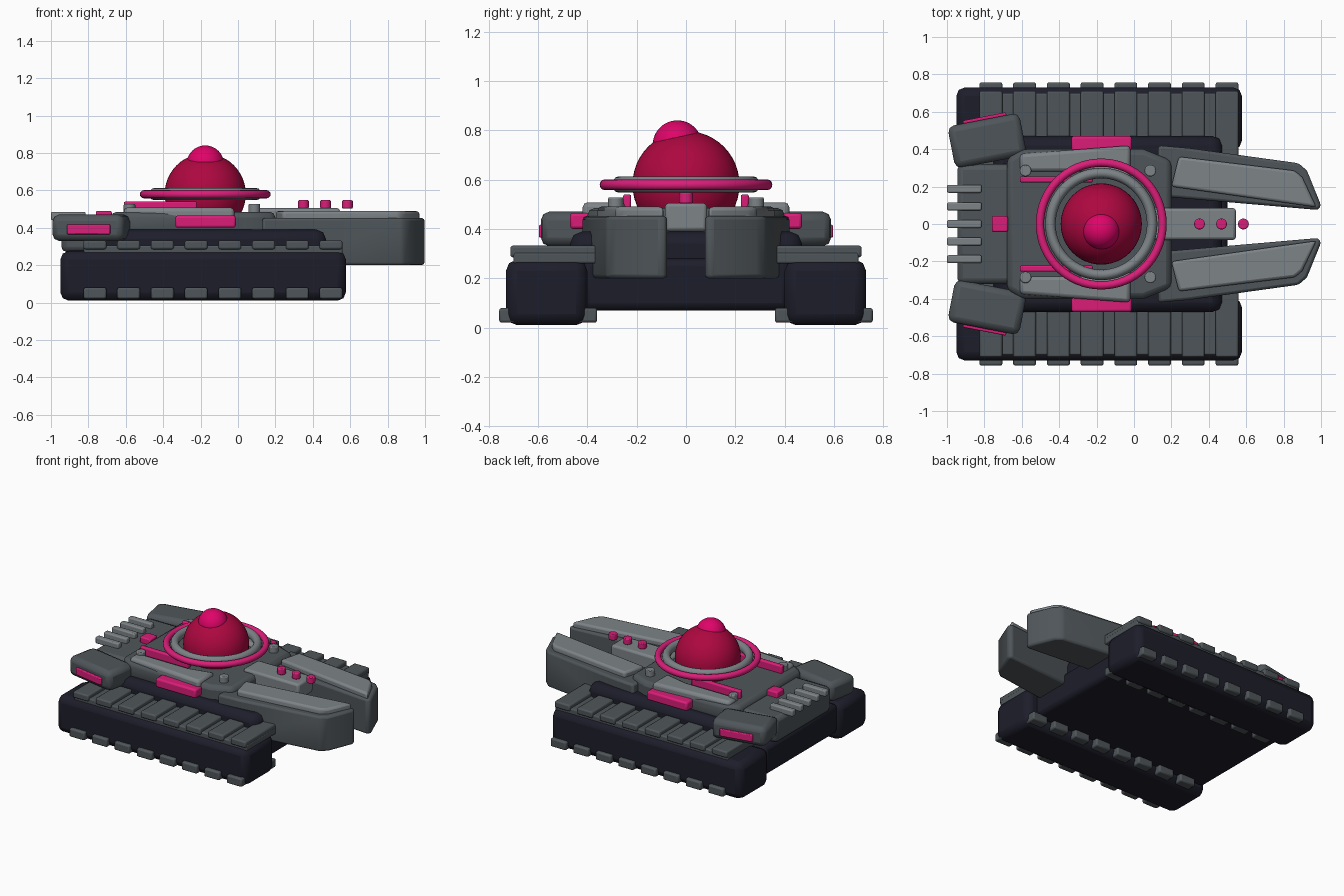
import bpy, bmesh, math
from mathutils import Matrix

if "Cube" in bpy.data.objects:
    bpy.data.objects.remove(bpy.data.objects["Cube"])


def mat(name, rgb):
    m = bpy.data.materials.new(name)
    m.diffuse_color = (*[(c / 255) ** 2.2 for c in rgb], 1)
    m.use_nodes = True
    m.node_tree.nodes["Principled BSDF"].inputs["Base Color"].default_value = m.diffuse_color
    return m


NAVY = mat("dark navy", (35, 35, 47))
GREY = mat("dark grey", (80, 86, 90))
LIGHT = mat("light grey", (124, 130, 134))
PINK = mat("pink", (218, 35, 120))
CRIMSON = mat("crimson", (172, 16, 66))
MAGENTA = mat("magenta", (222, 12, 104))


def finish(bm, name, m, bevel=0.0, segments=2, angle=35):
    bmesh.ops.recalc_face_normals(bm, faces=bm.faces)
    me = bpy.data.meshes.new(name)
    bm.to_mesh(me)
    bm.free()
    me.materials.append(m)
    ob = bpy.data.objects.new(name, me)
    bpy.context.collection.objects.link(ob)
    if bevel:
        b = ob.modifiers.new("bevel", 'BEVEL')
        b.width, b.segments, b.limit_method = bevel, segments, 'ANGLE'
    bpy.ops.object.select_all(action='DESELECT')
    ob.select_set(True)
    bpy.context.view_layer.objects.active = ob
    bpy.ops.object.shade_smooth_by_angle(angle=math.radians(angle))
    return ob


def box(name, m, x, y, z, bevel=0.01, turn=0.0):
    """Box from (min, max) ranges, turned about its own vertical axis."""
    bm = bmesh.new()
    bmesh.ops.create_cube(bm, size=1)
    mid = [(r[0] + r[1]) / 2 for r in (x, y, z)]
    size = [r[1] - r[0] for r in (x, y, z)]
    bm.transform(Matrix.Translation(mid) @ Matrix.Rotation(turn, 4, 'Z')
                 @ Matrix.Diagonal((*size, 1)))
    return finish(bm, name, m, bevel)


def prism(name, m, outline, z, bevel=0.01, side=1):
    """Plan outline raised from z[0] to z[1]; side=-1 mirrors it across y."""
    bm = bmesh.new()
    f = bm.faces.new([bm.verts.new((px, side * py, z[0])) for px, py in outline])
    up = bmesh.ops.extrude_face_region(bm, geom=[f])['geom']
    for v in up:
        if isinstance(v, bmesh.types.BMVert):
            v.co.z = z[1]
    return finish(bm, name, m, bevel)


def cylinder(name, m, x, y, z, r, bevel=0.006):
    bm = bmesh.new()
    bmesh.ops.create_cone(bm, cap_ends=True, segments=24, radius1=r, radius2=r,
                          depth=z[1] - z[0])
    bm.transform(Matrix.Translation((x, y, (z[0] + z[1]) / 2)))
    return finish(bm, name, m, bevel, 2)


def sphere(name, m, centre, r):
    bm = bmesh.new()
    bmesh.ops.create_uvsphere(bm, u_segments=48, v_segments=24, radius=r)
    bm.transform(Matrix.Translation(centre))
    return finish(bm, name, m)


def ring(name, m, z, major, rad, height):
    """Oval-section ring around the dome axis."""
    bm = bmesh.new()
    nu, nv = 64, 12
    vs = [[bm.verts.new((DOME_X + (major + rad * math.cos(b)) * math.cos(a),
                         (major + rad * math.cos(b)) * math.sin(a),
                         z + height * math.sin(b)))
           for b in (2 * math.pi * j / nv for j in range(nv))]
          for a in (2 * math.pi * i / nu for i in range(nu))]
    for i in range(nu):
        for j in range(nv):
            i2, j2 = (i + 1) % nu, (j + 1) % nv
            bm.faces.new((vs[i][j], vs[i2][j], vs[i2][j2], vs[i][j2]))
    return finish(bm, name, m, angle=60)


def span(a, b, s):
    return (a, b) if s > 0 else (-b, -a)


DOME_X = -0.175

# Hull
box("lower_hull", NAVY, (-0.93, 0.5), (-0.42, 0.42), (0.07, 0.28), 0.03)
box("upper_hull", NAVY, (-0.75, 0.47), (-0.47, 0.47), (0.2, 0.39), 0.05)
box("rear_deck", GREY, (-0.945, -0.55), (-0.32, 0.32), (0.27, 0.45), 0.03)
prism("main_deck", GREY, [(-0.68, -0.35), (-0.6, -0.4), (0.05, -0.4), (0.2, -0.34),
                          (0.2, 0.34), (0.05, 0.4), (-0.6, 0.4), (-0.68, 0.35)],
      (0.36, 0.485), 0.03)
box("nose_spine", LIGHT, (0.1, 0.545), (-0.085, 0.085), (0.39, 0.505), 0.015)
box("rear_lamp", PINK, (-0.76, -0.675), (-0.042, 0.042), (0.43, 0.49), 0.008)

for i in range(5):
    y = (i - 2) * 0.094
    box("rear_fin", LIGHT, (-1.0, -0.815), (y - 0.021, y + 0.021), (0.44, 0.485), 0.008)
for x in (0.35, 0.468, 0.585):
    cylinder("nose_button", PINK, x, 0, (0.503, 0.547), 0.029)

for s, side in ((1, "left"), (-1, "right")):
    # Tracks with upper and lower pads
    box(side + "_track", NAVY, (-0.95, 0.577), span(0.4, 0.73, s), (0.01, 0.275), 0.045)
    box(side + "_track_cover", GREY, (-0.825, 0.56), span(0.33, 0.70, s), (0.26, 0.305), 0.008)
    for i in range(8):
        x = -0.765 + i * 0.1803
        px = (x - 0.061, x + 0.061)
        box(side + "_upper_pad", GREY, px, span(0.31, 0.712, s), (0.285, 0.332), 0.01)
        box(side + "_lower_pad", GREY, px, span(0.36, 0.757, s), (0.02, 0.08), 0.01)
    # Forward prongs with raised top plates
    prism(side + "_prong", GREY, [(0.12, 0.15), (0.13, 0.42), (0.3, 0.405), (0.88, 0.325),
                                  (0.925, 0.285), (1.0, 0.1), (0.985, 0.075)],
          (0.2, 0.452), 0.03, s)
    prism(side + "_prong_plate", LIGHT, [(0.2, 0.2), (0.24, 0.36), (0.86, 0.285),
                                         (0.9, 0.25), (0.975, 0.09)],
          (0.43, 0.49), 0.015, s)
    # Deck side plates, lamps, rods and bolts
    prism(side + "_deck_plate", LIGHT, [(-0.61, 0.28), (-0.61, 0.375), (-0.02, 0.42),
                                        (-0.02, 0.24), (-0.2, 0.28)],
          (0.42, 0.508), 0.02, s)
    box(side + "_side_lamp", PINK, (-0.335, -0.012), span(0.39, 0.47, s), (0.4, 0.465), 0.012)
    box(side + "_rod", PINK, (-0.61, -0.22), span(0.222, 0.255, s), (0.48, 0.54), 0.008)
    for x in (-0.58, 0.087):
        cylinder(side + "_bolt", LIGHT, x, s * 0.285, (0.47, 0.528), 0.031)
    # Angled rear pods with lamp strips
    turn = s * math.radians(11)
    box(side + "_rear_pod", GREY, (-0.98, -0.59), span(0.33, 0.56, s), (0.33, 0.47), 0.035, turn)
    box(side + "_pod_lamp", PINK, (-0.915, -0.68), span(0.545, 0.575, s), (0.365, 0.417), 0.006, turn)

# Dome, knob and floating rings
sphere("dome", CRIMSON, (DOME_X, 0, 0.58), 0.217)
sphere("dome_knob", MAGENTA, (DOME_X, -0.035, 0.74), 0.1)
ring("outer_ring", PINK, 0.579, 0.328, 0.022, 0.022)
ring("inner_ring", LIGHT, 0.58, 0.272, 0.028, 0.033)
